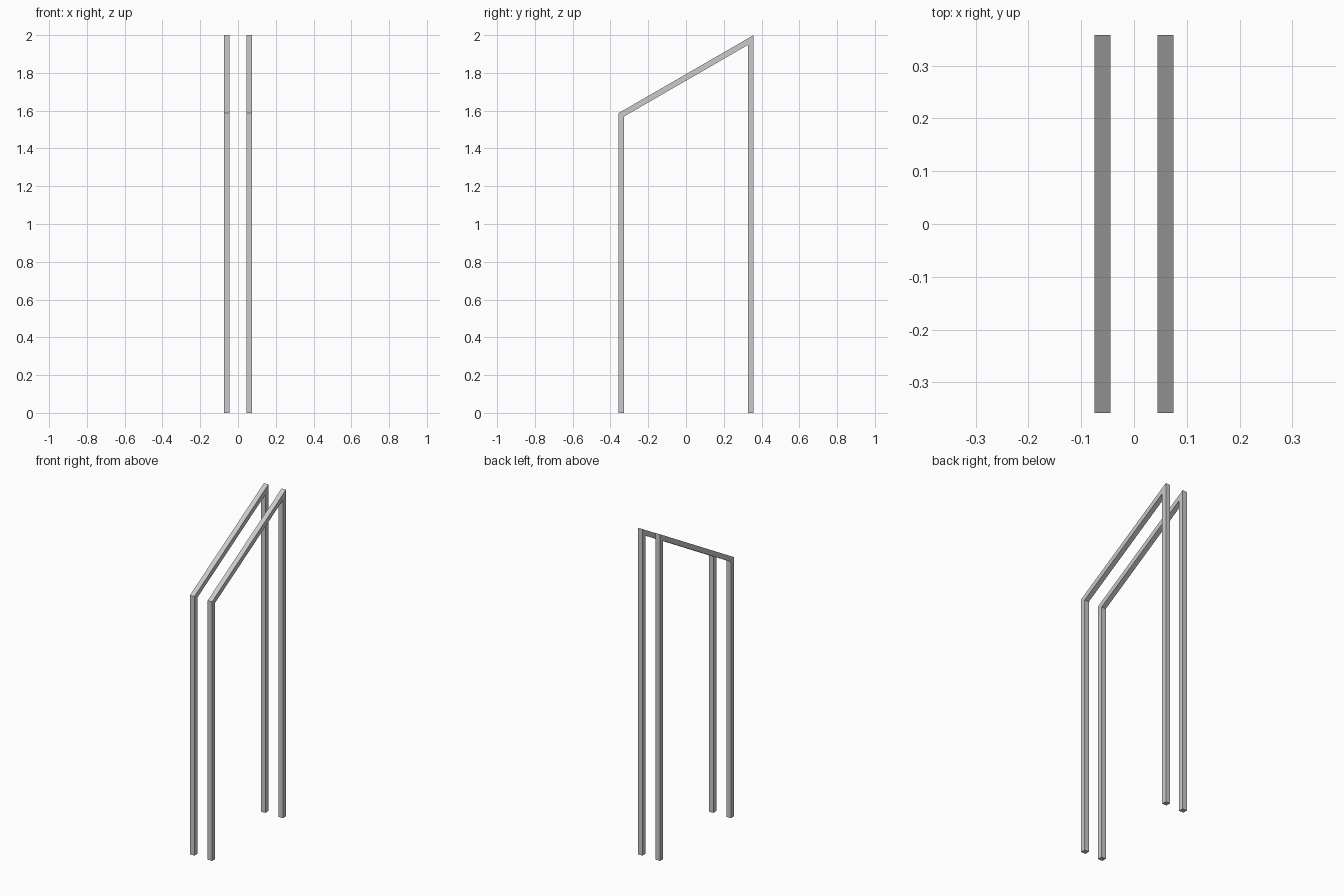
import bpy, bmesh, math

if "Cube" in bpy.data.objects:
    bpy.data.objects.remove(bpy.data.objects["Cube"])

HALF_DEPTH = 0.358   # outer y extent
BAR = 0.03           # square bar thickness
TOP = 2.0
slope = math.tan(math.radians(30))
drop = BAR / math.cos(math.radians(30))   # vertical thickness of sloped bar
inner = HALF_DEPTH - BAR


def outer_z(y):
    return TOP - (HALF_DEPTH - y) * slope


# Side profile (y, z): outer path and matching inner path, both front foot to back foot
outer_path = [(-HALF_DEPTH, 0), (-HALF_DEPTH, outer_z(-HALF_DEPTH)),
              (HALF_DEPTH, TOP), (HALF_DEPTH, 0)]
inner_path = [(-inner, 0), (-inner, outer_z(-inner) - drop),
              (inner, outer_z(inner) - drop), (inner, 0)]


def build_frame(name, x):
    """Mitred square-bar frame: front post, sloped rail, back post."""
    bm = bmesh.new()
    rings = []
    for o, i in zip(outer_path, inner_path):
        rings.append([bm.verts.new((x + s * BAR / 2, *p))
                      for s, p in ((-1, o), (1, o), (1, i), (-1, i))])
    for a, b in zip(rings, rings[1:]):
        for k in range(4):
            n = (k + 1) % 4
            bm.faces.new((a[k], a[n], b[n], b[k]))
    bm.faces.new(rings[0])
    bm.faces.new(rings[-1])
    bmesh.ops.recalc_face_normals(bm, faces=bm.faces)
    mesh = bpy.data.meshes.new(name)
    bm.to_mesh(mesh)
    bm.free()
    bpy.context.collection.objects.link(bpy.data.objects.new(name, mesh))


# Two identical side frames
build_frame("left_frame", -0.06)
build_frame("right_frame", 0.06)
